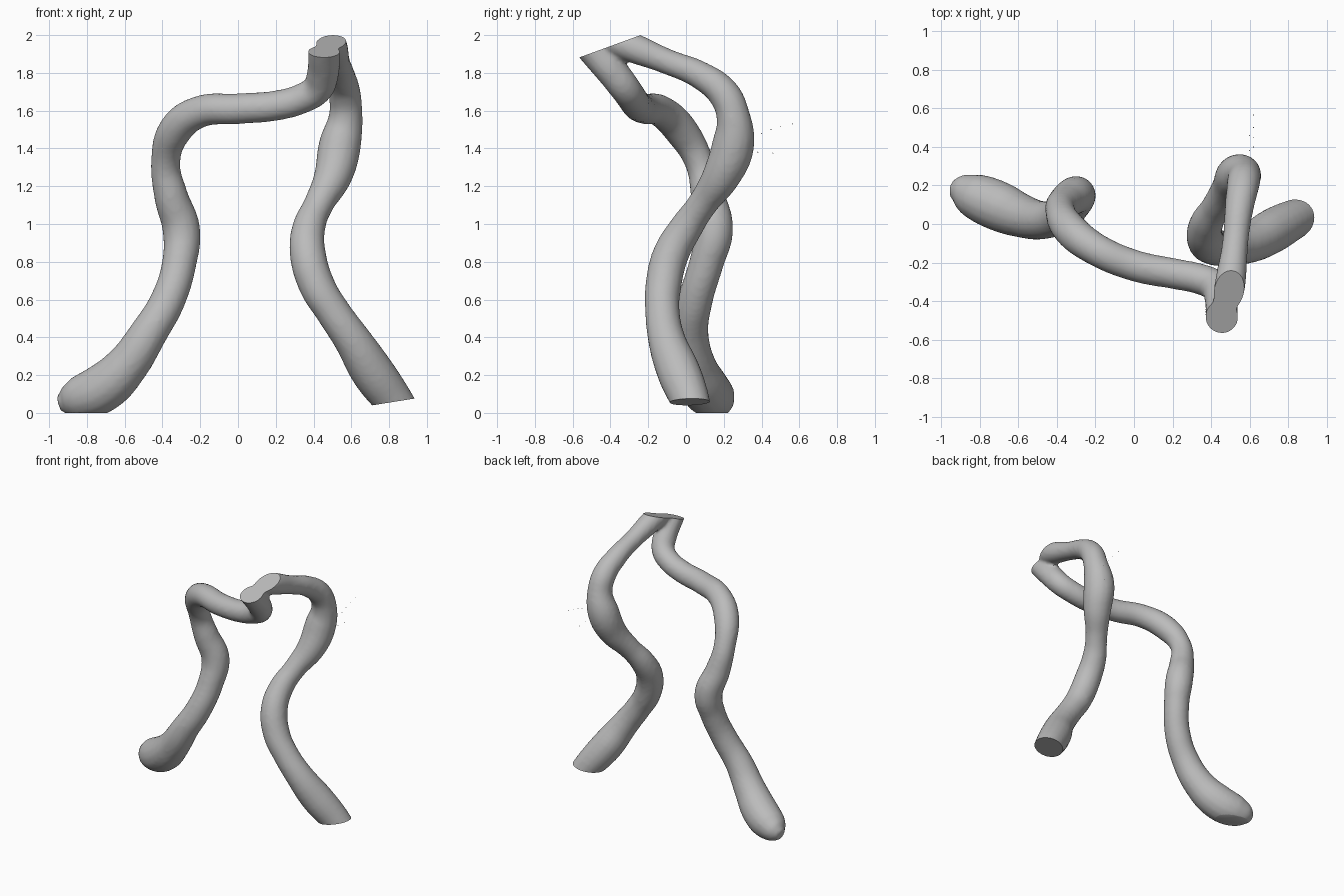
import bpy, bmesh
from mathutils import Vector

cube = bpy.data.objects.get("Cube")
if cube:
    bpy.data.objects.remove(cube, do_unlink=True)

grey = bpy.data.materials.new("plain grey")
grey.use_nodes = True
grey.diffuse_color = (0.5, 0.5, 0.5, 1)
grey.node_tree.nodes["Principled BSDF"].inputs["Base Color"].default_value = (0.5, 0.5, 0.5, 1)


def select_only(objects):
    bpy.ops.object.select_all(action='DESELECT')
    for o in objects:
        o.select_set(True)
    bpy.context.view_layer.objects.active = objects[0]


def tube(name, points):
    """Round tube through (x, y, z, radius) points, returned as a mesh object."""
    curve = bpy.data.curves.new(name, 'CURVE')
    curve.dimensions = '3D'
    curve.bevel_depth = 1
    curve.bevel_resolution = 6
    curve.resolution_u = 10
    curve.use_fill_caps = True
    spline = curve.splines.new('BEZIER')
    spline.radius_interpolation = 'CARDINAL'
    spline.bezier_points.add(len(points) - 1)
    for bp, (x, y, z, r) in zip(spline.bezier_points, points):
        bp.co = (x, y, z)
        bp.radius = r
        bp.handle_left_type = bp.handle_right_type = 'AUTO'
    obj = bpy.data.objects.new(name, curve)
    bpy.context.collection.objects.link(obj)
    select_only([obj])
    bpy.ops.object.convert(target='MESH')
    return bpy.context.view_layer.objects.active


# Right branch: neck, arch, long winding leg and swollen foot
right_branch = tube("branching_vessel", [
    (.46, -.58, 2.03, .085), (.455, -.48, 1.91, .085), (.45, -.385, 1.8, .085),
    (.42, -.32, 1.715, .082), (.34, -.285, 1.665, .08), (.22, -.26, 1.63, .08),
    (0, -.215, 1.61, .082), (-.2, -.13, 1.595, .085), (-.33, -.03, 1.5, .09),
    (-.383, .07, 1.33, .078), (-.355, .115, 1.15, .09), (-.3, .15, .97, .1),
    (-.31, .11, .8, .092), (-.37, .05, .6, .093), (-.475, .02, .42, .1),
    (-.59, .045, .25, .115), (-.72, .1, .13, .13), (-.84, .15, .08, .115),
    (-.91, .175, .06, .08), (-.95, .18, .05, .04)])

# Left branch: backward arm, bulge, winding leg and slanted foot
left_branch = tube("left_branch", [
    (.48, -.42, 1.985, .075), (.5, -.3, 1.94, .08), (.525, -.1, 1.86, .068),
    (.545, .08, 1.785, .075), (.565, .2, 1.69, .085), (.57, .25, 1.57, .09),
    (.54, .25, 1.42, .112), (.505, .19, 1.26, .102), (.43, .09, 1.11, .08),
    (.375, 0, .98, .088), (.37, -.08, .84, .096), (.42, -.12, .67, .096),
    (.5, -.125, .54, .092), (.61, -.1, .38, .1), (.71, -.04, .22, .115),
    (.82, .02, .07, .105), (.92, .06, -.07, .09)])

# Merge the branches into one smooth skin
select_only([right_branch, left_branch])
bpy.ops.object.join()
vessel = bpy.context.view_layer.objects.active
remesh = vessel.modifiers.new("skin", 'REMESH')
remesh.mode = 'VOXEL'
remesh.voxel_size = 0.014
smooth = vessel.modifiers.new("soften", 'SMOOTH')
smooth.factor = 0.5
smooth.iterations = 6
for name in ("skin", "soften"):
    bpy.ops.object.modifier_apply(modifier=name)

# Flat cut ends: shared neck, left foot, right foot
bm = bmesh.new()
bm.from_mesh(vessel.data)
for point, normal in [((.5, -.57, 1.88), (0, -.364, 1)),
                      ((.71, 0, .04), (.16, 0, -1)),
                      ((0, 0, 0), (0, 0, -1))]:
    cut = bmesh.ops.bisect_plane(
        bm, geom=bm.verts[:] + bm.edges[:] + bm.faces[:], dist=1e-5,
        plane_co=Vector(point), plane_no=Vector(normal).normalized(), clear_outer=True)
    rim = [e for e in cut["geom_cut"] if isinstance(e, bmesh.types.BMEdge) and e.is_boundary]
    bmesh.ops.holes_fill(bm, edges=rim, sides=0)
bmesh.ops.recalc_face_normals(bm, faces=bm.faces[:])
bm.to_mesh(vessel.data)
bm.free()
vessel.data.materials.clear()
vessel.data.materials.append(grey)
select_only([vessel])
bpy.ops.object.shade_smooth_by_angle(angle=0.7)

# Tiny loose specks behind the bulge
bm = bmesh.new()
for spot in [(.62, .4, 1.48), (.62, .45, 1.5), (.62, .5, 1.515), (.62, .565, 1.53),
             (.6, .38, 1.38), (.6, .46, 1.375)]:
    made = bmesh.ops.create_icosphere(bm, subdivisions=1, radius=0.003)
    bmesh.ops.translate(bm, verts=made["verts"], vec=spot)
mesh = bpy.data.meshes.new("loose_specks")
bm.to_mesh(mesh)
bm.free()
mesh.materials.append(grey)
bpy.context.collection.objects.link(bpy.data.objects.new("loose_specks", mesh))
